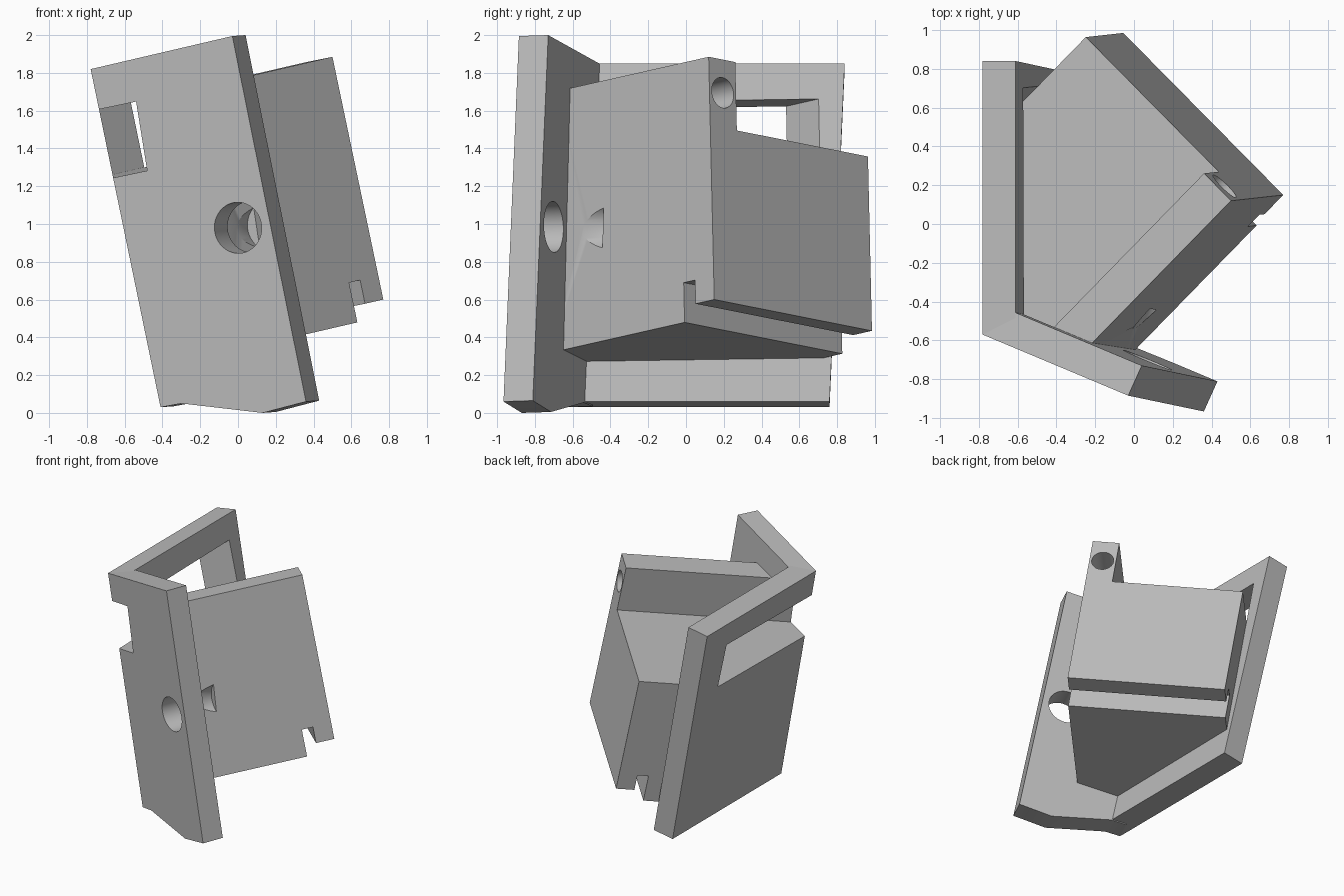
import bpy, bmesh
from mathutils import Vector as V, Matrix

cube = bpy.data.objects.get("Cube")
if cube:
    bpy.data.objects.remove(cube, do_unlink=True)

grey = bpy.data.materials.new("plain_grey")
grey.use_nodes = True
grey.diffuse_color = (0.5, 0.5, 0.5, 1)
grey.node_tree.nodes["Principled BSDF"].inputs["Base Color"].default_value = (0.5, 0.5, 0.5, 1)

# Housing axes: depth (inward), across (backward), down
ORIGIN = V((0.5, 0.12, 1.885))
DEPTH = -V((0.69, 0.707, 0.16)).normalized()
ACROSS = V((-0.696, 0.705, -0.14)).normalized()
DOWN = V((0.205, 0.0225, -0.978)).normalized()


def local(i, j, k):
    return ORIGIN + DEPTH * i + ACROSS * j + DOWN * k


def add_object(name, bm):
    bmesh.ops.recalc_face_normals(bm, faces=bm.faces)
    mesh = bpy.data.meshes.new(name)
    bm.to_mesh(mesh)
    bm.free()
    mesh.materials.append(grey)
    ob = bpy.data.objects.new(name, mesh)
    bpy.context.collection.objects.link(ob)
    return ob


def prism(name, points, thickness, planes=()):
    """Extrude an outline, then trim it by planes given as (point, outward normal)."""
    bm = bmesh.new()
    face = bm.faces.new([bm.verts.new(p) for p in points])
    new = bmesh.ops.extrude_face_region(bm, geom=[face], use_keep_orig=True)["geom"]
    moved = [g for g in new if isinstance(g, bmesh.types.BMVert)]
    bmesh.ops.translate(bm, verts=moved, vec=thickness)
    for point, normal in planes:
        cut = bmesh.ops.bisect_plane(bm, geom=bm.verts[:] + bm.edges[:] + bm.faces[:],
                                     plane_co=point, plane_no=normal, clear_outer=True)
        rim = [g for g in cut["geom_cut"] if isinstance(g, bmesh.types.BMEdge)]
        bmesh.ops.edgenet_fill(bm, edges=rim)
    return add_object(name, bm)


def box(name, i, j, k):
    outline = [local(i[0], j[a], k[b]) for a, b in ((0, 0), (1, 0), (1, 1), (0, 1))]
    return prism(name, outline, DEPTH * (i[1] - i[0]))


def rod(name, start, end, radius):
    axis = end - start
    bm = bmesh.new()
    turn = axis.to_track_quat("Z", "Y").to_matrix().to_4x4()
    bmesh.ops.create_cone(bm, cap_ends=True, segments=64, radius1=radius, radius2=radius,
                          depth=axis.length, matrix=Matrix.Translation((start + end) / 2) @ turn)
    return add_object(name, bm)


def cut(target, cutter):
    cutter.hide_render = True
    mod = target.modifiers.new("cut", "BOOLEAN")
    mod.operation, mod.solver, mod.object = "DIFFERENCE", "EXACT", cutter
    bpy.context.view_layer.objects.active = target
    bpy.ops.object.modifier_apply(modifier=mod.name)


# Left plate, a leaning slab
side_outline = [V(p) for p in ((-0.78, -0.57, 1.82), (-0.78, 0.84, 1.82),
                               (-0.41, 0.76, 0.03), (-0.41, -0.64, 0.03))]
side_thick = V((0.17, 0, 0.03))
side_plate = prism("side_plate", side_outline, side_thick)


# Front plate with a chamfered foot
def front_point(x, z):
    return V((x, -0.57 - 0.41 * (x + 0.78) - 0.0405 * (z - 1.82), z))


front_outline = [front_point(x, z) for x, z in ((-0.78, 1.82), (-0.03, 1.995), (0.36, 0.06),
                                                (0.13, 0), (-0.3, 0.05), (-0.41, 0.03))]
front_thick = V((0.07, 0.155, 0.005))
front_plate = prism("front_plate", front_outline, front_thick)

# Housing block with a slotted, stepped underside, trimmed inside the plates
side_normal = (side_outline[1] - side_outline[0]).cross(side_outline[3] - side_outline[0])
front_normal = (front_outline[1] - front_outline[0]).cross(front_outline[5] - front_outline[0])
trims = []
for corner, thick, normal in ((side_outline[0], side_thick, side_normal),
                              (front_outline[0], front_thick, front_normal)):
    outward = -normal if normal.dot(thick) > 0 else normal
    trims.append((corner + thick * 0.5, outward.normalized()))
WIDTH = 1.185
profile = ((0, 0), (0, 1.313), (0.14, 1.313), (0.14, 1.185), (0.225, 1.185),
           (0.225, 1.4), (1.9, 1.4), (1.9, 0))
housing = prism("housing", [local(i, 0, k) for i, k in profile], ACROSS * WIDTH, trims)

# Open pocket above the housing floor, running out through both plates
cutters = [box("pocket_cutter", (-0.1, 2.2), (0.2, WIDTH + 0.1), (-0.1, 0.37)),
           box("window_cutter", (0.3, 2.2), (0.2, WIDTH), (0, 0.37))]
cut(housing, cutters[0])
cut(side_plate, cutters[1])
cut(front_plate, cutters[1])

# Large hole through the front plate, grazing the housing
hole = front_point(0, 0.98)
drill = front_thick.normalized()
cutters.append(rod("hole_cutter", hole - drill * 0.15, hole + drill * 0.42, 0.135))
cut(front_plate, cutters[2])
cut(housing, cutters[2])

# Small blind hole in the end of the wall
cutters.append(rod("bore_cutter", local(-0.1, 0.1, 0.18), local(0.4, 0.1, 0.18), 0.082))
cut(housing, cutters[3])

for c in cutters:
    bpy.data.objects.remove(c, do_unlink=True)
for ob in (side_plate, front_plate, housing):
    bpy.ops.object.select_all(action="DESELECT")
    ob.select_set(True)
    bpy.context.view_layer.objects.active = ob
    bpy.ops.object.shade_smooth_by_angle(angle=0.5)
